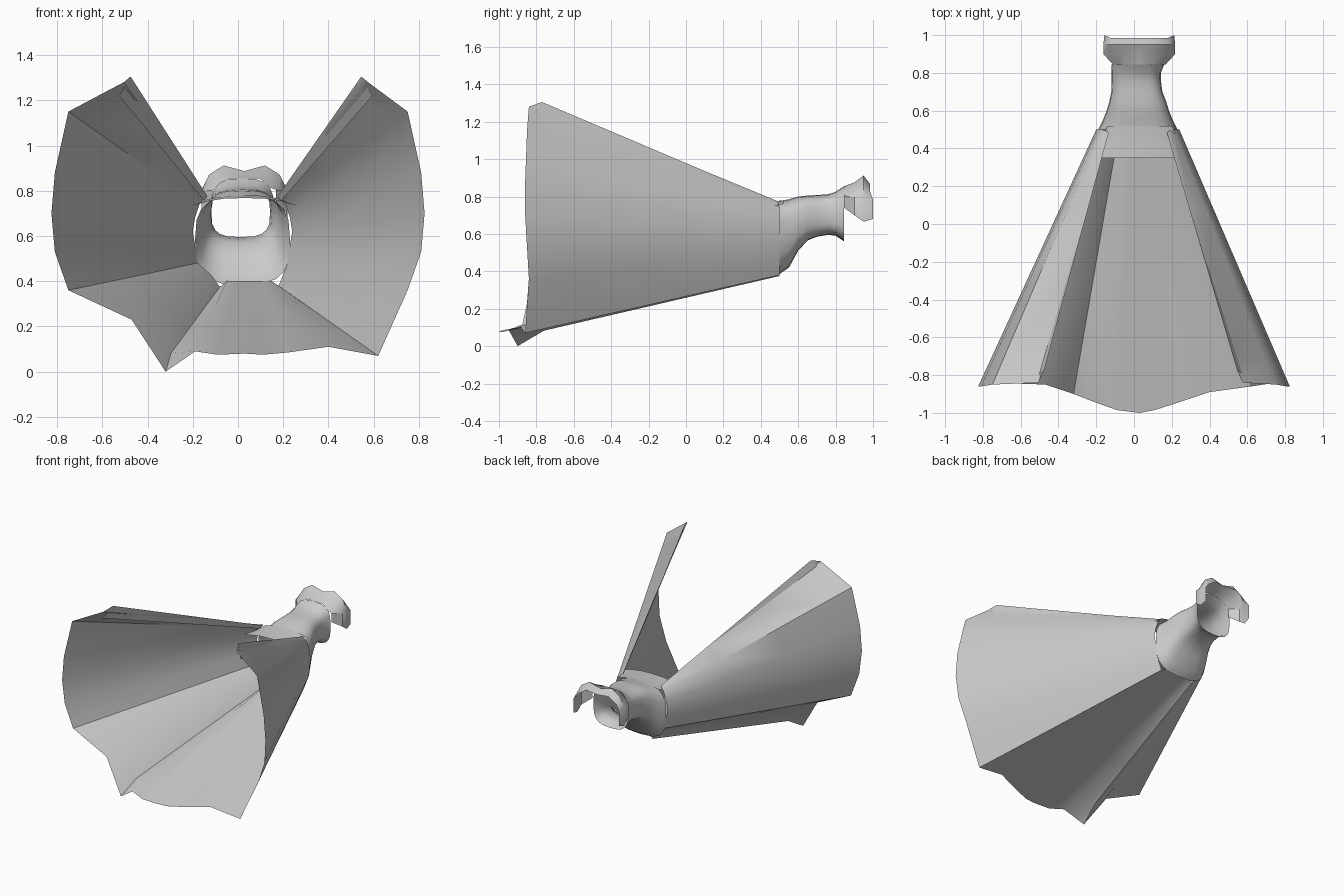
import bpy
from math import sin, cos, pi, radians

if "Cube" in bpy.data.objects:
    bpy.data.objects.remove(bpy.data.objects["Cube"])


def loft(name, rings, closed=False, angle=40):
    """Skin a list of equal-length point rings into one open sheet or tube."""
    n = len(rings[0])
    verts = [p for r in rings for p in r]
    faces = []
    for i in range(len(rings) - 1):
        for j in range(n if closed else n - 1):
            k = (j + 1) % n
            faces.append((i * n + j, i * n + k, (i + 1) * n + k, (i + 1) * n + j))
    me = bpy.data.meshes.new(name)
    me.from_pydata(verts, [], faces)
    ob = bpy.data.objects.new(name, me)
    bpy.context.collection.objects.link(ob)
    bpy.ops.object.select_all(action='DESELECT')
    ob.select_set(True)
    bpy.context.view_layer.objects.active = ob
    bpy.ops.object.shade_smooth_by_angle(angle=radians(angle))
    return ob


def mix(a, b, t):
    return tuple(p + (q - p) * t for p, q in zip(a, b))


def rounded(v, e=0.65):
    return (abs(v) ** e) * (1 if v >= 0 else -1)


# Skirt: side panel (waist point, hem point), from folded opening edge downwards
side = [((.17, .46, .755), (.56, -.82, 1.22)),
        ((.155, .48, .775), (.51, -.77, 1.305)),
        ((.16, .49, .775), (.54, -.84, 1.28)),
        ((.19, .50, .74), (.75, -.85, 1.15)),
        ((.21, .50, .68), (.81, -.86, .88)),
        ((.22, .50, .62), (.825, -.86, .70)),
        ((.21, .50, .56), (.81, -.85, .53)),
        ((.20, .50, .48), (.75, -.84, .36))]
# Front panel with a pleat at either side
front = [((-.12, .50, .43), (-.47, -.85, .23)),
         ((-.08, .50, .375), (-.32, -.90, .0)),
         ((-.05, .50, .40), (-.19, -.95, .09)),
         ((-.01, .50, .40), (-.09, -.985, .075)),
         ((.03, .50, .40), (.03, -1.0, .08)),
         ((.07, .50, .40), (.11, -.985, .075)),
         ((.11, .50, .40), (.22, -.95, .085)),
         ((.15, .50, .40), (.40, -.89, .11)),
         ((.18, .50, .38), (.62, -.86, .07))]


def shifted(pair, s):
    # The opening sits slightly to the right of the hem's middle
    (x, y, z), (hx, hy, hz) = pair
    return ((s * x + .02, y, z), (s * hx + (.035 if hz > 1.2 else 0), hy, hz))


gores = ([shifted(p, -1) for p in side] + front
         + [shifted(p, 1) for p in reversed(side)])
rings = []
for t in (0, .3, .6, .9, 1):
    ring = []
    for i, (w, h) in enumerate(gores):
        x, y, z = mix(w, h, t)
        if i == len(side) + 1:          # left pleat dips only at its tip
            z += .045 * min(t / .9, (1 - t) / .1)
        ring.append((x, y, z))
    rings.append(ring)
loft("skirt", rings)

# Fitted bodice tube: y, centre x, half width, low z, high z
N = 20
profile = [(.50, .02, .21, .385, .775), (.55, .02, .185, .42, .785),
           (.60, .02, .165, .51, .80), (.65, .02, .15, .565, .805),
           (.70, .015, .135, .585, .808), (.76, .012, .13, .595, .812),
           (.80, .012, .13, .59, .825), (.845, .02, .14, .56, .855)]
tube = []
for y, cx, w, lo, hi in profile:
    tube.append([(cx + w * rounded(cos(2 * pi * j / N)), y,
                  (lo + hi) / 2 + (hi - lo) / 2 * rounded(sin(2 * pi * j / N)))
                 for j in range(N)])
loft("bodice", tube, closed=True)

# Short back flap over the skirt opening
xs = [-1, -.75, -.4, 0, .4, .75, 1]
flap = []
for y, w, z, drop in ((.52, .17, .78, .02), (.45, .20, .772, .03), (.35, .235, .768, .033)):
    flap.append([(.03 + w * s, y, z - drop * abs(s) ** 2.5) for s in xs])
loft("back_flap", flap)

# Shoulder piece: arch open underneath, with hanging sleeve caps
arch = []
for y, w, lo, hi, dip in ((.845, .14, .74, .855, 0), (.90, .19, .70, .875, .0),
                          (.95, .19, .665, .912, .025), (.985, .185, .68, .865, .01)):
    cx = .028
    half = [(1, lo), (1.0, lo + (hi - lo) * .55), (.82, hi - .04), (.48, hi)]
    left = [(cx - w * k, z) for k, z in half]
    right = [(cx + w * k, z) for k, z in reversed(half)]
    pts = left + [(cx, hi - dip)] + right
    arch.append([(x, y + (.015 if y > .96 and z < .81 else 0), z) for x, z in pts])
loft("shoulder_piece", arch)
